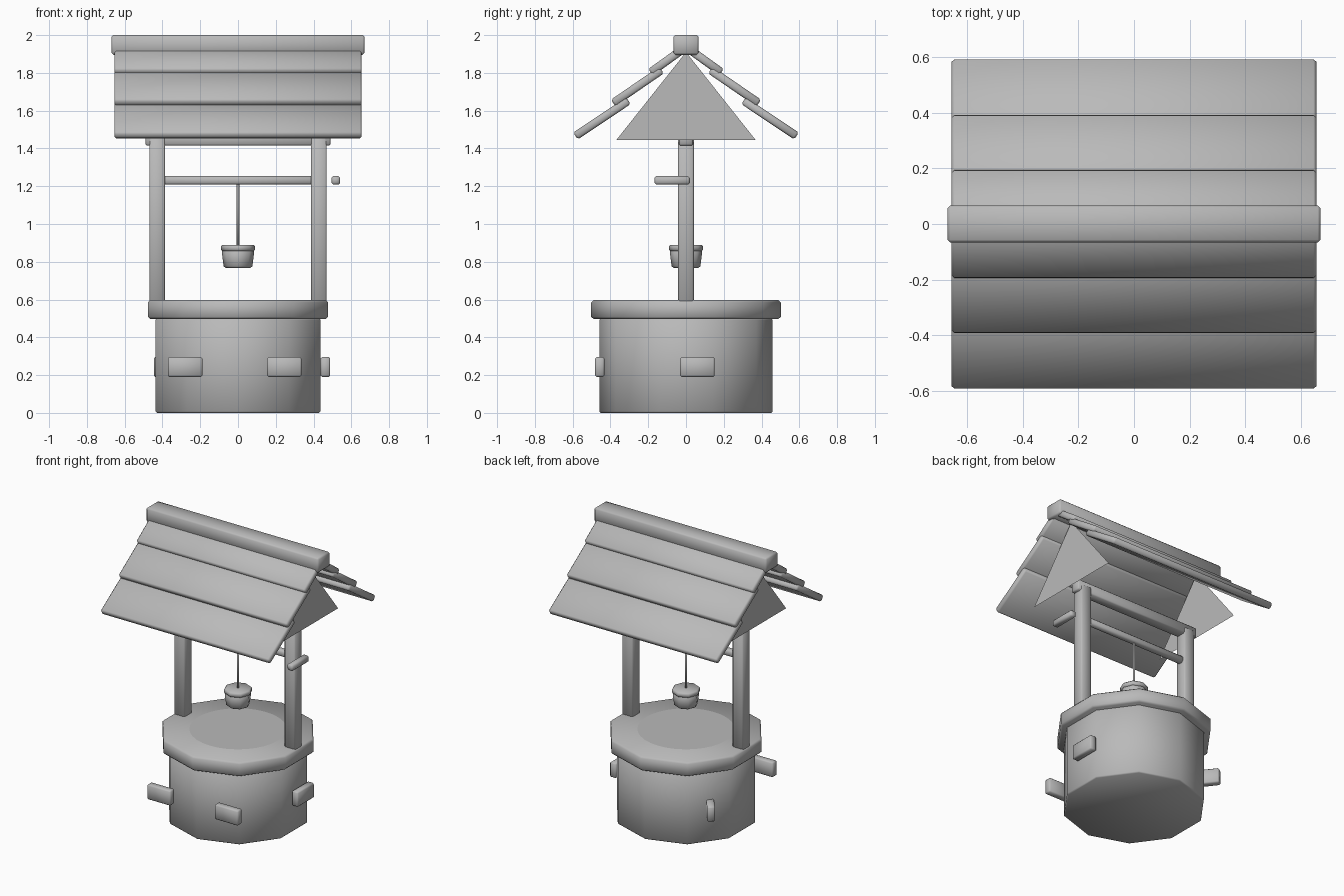
import bpy
import bmesh
from math import radians, atan2, hypot
from mathutils import Matrix

cube = bpy.data.objects.get("Cube")
if cube:
    bpy.data.objects.remove(cube, do_unlink=True)

# One plain grey for every part
GREY = (0.49, 0.49, 0.49, 1.0)
mat = bpy.data.materials.new("plain_grey")
mat.use_nodes = True
mat.diffuse_color = GREY
mat.node_tree.nodes["Principled BSDF"].inputs["Base Color"].default_value = GREY


def finish(name, bm, bevel=0.0, smooth=True):
    """Turn a bmesh into a shaded object with softened edges."""
    bmesh.ops.recalc_face_normals(bm, faces=bm.faces)
    mesh = bpy.data.meshes.new(name)
    bm.to_mesh(mesh)
    bm.free()
    mesh.materials.append(mat)
    if smooth:
        mesh.shade_smooth()
    obj = bpy.data.objects.new(name, mesh)
    bpy.context.collection.objects.link(obj)
    if bevel:
        mod = obj.modifiers.new("soft_edges", "BEVEL")
        mod.width = bevel
        mod.segments = 1
        mod.limit_method = "ANGLE"
        mod.angle_limit = radians(50)
    return obj


def box(name, centre, size, bevel=0.008, tilt=0.0, axis="X"):
    bm = bmesh.new()
    bmesh.ops.create_cube(bm, size=1)
    bm.transform(Matrix.Translation(centre) @ Matrix.Rotation(tilt, 4, axis)
                 @ Matrix.Diagonal((*size, 1)))
    return finish(name, bm, bevel)


def drum(name, centre, r_bottom, r_top, height, sides, bevel=0.008):
    """Upright polygonal cylinder or cone section."""
    bm = bmesh.new()
    bmesh.ops.create_cone(bm, cap_ends=True, segments=sides, radius1=r_bottom,
                          radius2=r_top, depth=height)
    bm.transform(Matrix.Translation(centre))
    return finish(name, bm, bevel)


# Well wall and rim: ten sides with corners on the y axis
drum("well_wall", (0, 0, 0.25), 0.459, 0.459, 0.5, 10)
drum("well_rim", (0, 0, 0.547), 0.502, 0.502, 0.1, 10, 0.012)

# Flat water disc just above the rim
bm = bmesh.new()
bmesh.ops.create_circle(bm, cap_ends=True, segments=32, radius=0.31)
bm.transform(Matrix.Translation((0, 0, 0.601)))
finish("water", bm, smooth=False)

# Stones standing out of the wall; the back one points outwards
STONE = (0.183, 0.05, 0.105)
STONE_Z = 0.243
box("front_stone_right", (-0.28, -0.457, STONE_Z), STONE)
box("front_stone_left", (0.245, -0.457, STONE_Z), STONE)
box("side_stone", (0.463, 0.06, STONE_Z), STONE, tilt=radians(90), axis="Z")
box("back_stone", (-0.374, 0.264, STONE_Z), STONE, tilt=radians(128), axis="Z")

# Posts and gables on both sides
for side, label in ((1, "left"), (-1, "right")):
    box(f"post_{label}", (side * 0.428, 0, 1.02), (0.083, 0.083, 0.88))
    bm = bmesh.new()
    bm.faces.new([bm.verts.new((side * 0.52, y, z))
                  for y, z in ((-0.368, 1.446), (0.368, 1.446), (0, 1.91))])
    finish(f"gable_{label}", bm, smooth=False)

# Cross beam, axle and crank handle
box("cross_beam", (0, 0, 1.452), (0.98, 0.074, 0.074))
box("axle", (0, 0, 1.231), (0.82, 0.046, 0.046), 0.01)
box("crank_handle", (0.518, -0.073, 1.231), (0.046, 0.187, 0.046), 0.01)

# Rope and bucket
drum("rope", (0, 0, 1.05), 0.007, 0.007, 0.36, 8, 0)
drum("bucket_body", (0, 0, 0.815), 0.075, 0.087, 0.094, 8)
drum("bucket_rim", (0, 0, 0.873), 0.091, 0.091, 0.034, 8)

# Overlapping roof planks: lower and upper end of each centre line (y, z)
PLANKS = (((0.585, 1.466), (0.305, 1.653)),
          ((0.385, 1.64), (0.13, 1.815)),
          ((0.187, 1.803), (0.01, 1.93)))
for side, label in ((1, "back"), (-1, "front")):
    for i, ((y0, z0), (y1, z1)) in enumerate(PLANKS):
        box(f"roof_plank_{label}_{i + 1}", (0, side * (y0 + y1) / 2, (z0 + z1) / 2),
            (1.31, hypot(y1 - y0, z1 - z0), 0.044), 0.01,
            atan2(z1 - z0, side * (y1 - y0)))

# Ridge cap
box("ridge_cap", (0, 0, 1.948), (1.34, 0.133, 0.104), 0.01)
